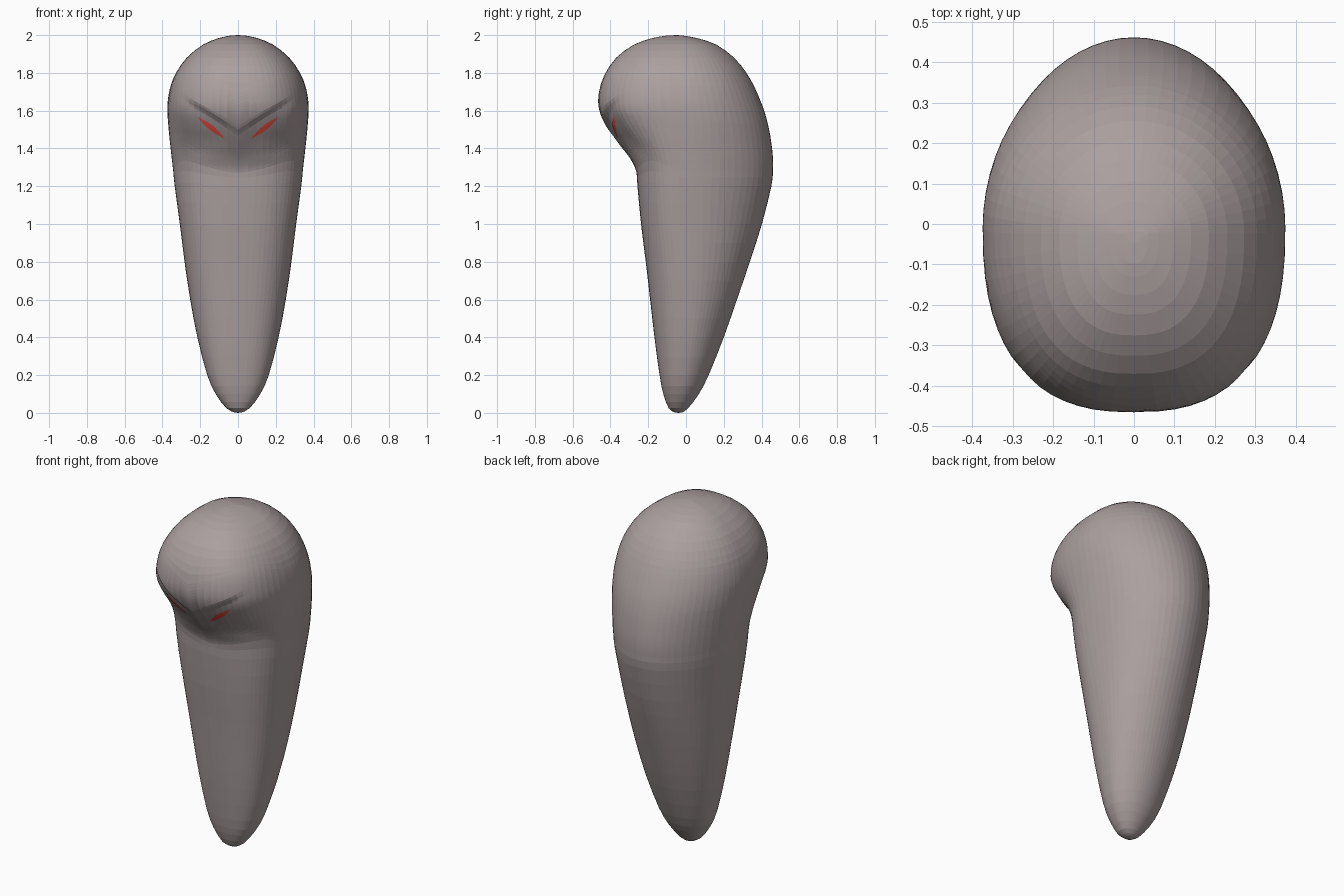
import bpy, bmesh, math
from mathutils import Vector
from mathutils.bvhtree import BVHTree

if "Cube" in bpy.data.objects:
    bpy.data.objects.remove(bpy.data.objects["Cube"])

# Body profile: height, half width, front y, back y
PROFILE = [
    (0.003, .02, -.06, -.02), (0.025, .062, -.092, .012), (0.10, .118, -.12, .068),
    (0.20, .163, -.14, .12), (0.40, .215, -.167, .20), (0.60, .253, -.19, .27),
    (0.80, .283, -.213, .338), (1.00, .308, -.238, .402), (1.20, .335, -.257, .452),
    (1.28, .343, -.264, .460), (1.35, .351, -.298, .460), (1.42, .359, -.355, .453),
    (1.50, .367, -.412, .44), (1.58, .373, -.452, .42), (1.65, .372, -.465, .395),
    (1.73, .357, -.454, .36), (1.80, .328, -.426, .32), (1.88, .272, -.370, .255),
    (1.95, .185, -.275, .16), (1.985, .10, -.175, .055), (1.998, .035, -.097, -.02)]
SEG = 64
LAST = len(PROFILE) - 1


def section(u):
    """Smoothly interpolated profile row at position u."""
    u = max(0, min(LAST, u))
    i = min(int(u), LAST - 1)
    t = u - i
    a, b, c, d = (PROFILE[max(0, min(LAST, k))] for k in (i - 1, i, i + 1, i + 2))
    return [0.5 * (2 * q + (r - p) * t + (2 * p - 5 * q + 4 * r - s) * t * t
                   + (3 * q - p - 3 * r + s) * t ** 3) for p, q, r, s in zip(a, b, c, d)]


def smooth(a, b, v):
    t = max(0.0, min(1.0, (v - a) / (b - a)))
    return t * t * (3 - 2 * t)


def skin_point(u, a):
    c, sn = math.cos(a), math.sin(a)
    front = 2 / 2.5 if sn < 0 else 1      # the front is squarer than the back
    # bend the mesh rows into a V so they follow the brow
    vee = min(0.37 * abs(c) ** 0.8, 0.3) - 0.1
    u += (8 * vee * smooth(8, 11.5, u) * (1 - smooth(13.5, 17, u)) * smooth(0, -.6, sn))
    z, w, yf, yb = section(u)
    mid = (yf + yb) / 2
    yc = mid + (min(mid, 0.0) * 0.5 + 0.005 - mid) * smooth(0.3, 1.2, z)
    depth = yc - yf if sn < 0 else yb - yc
    x = w * math.copysign(abs(c) ** front, c)
    y = yc + depth * math.copysign(abs(sn) ** front, sn)
    if y < 0:
        # raised jaw sides, and a face sunk under the brow
        ax = abs(x)
        z += (0.05 * min(1, (x / 0.3) ** 2) * smooth(1.05, 1.3, z)
              * (1 - smooth(1.38, 1.65, z)) * smooth(0, -.28, y))
        brow = 1.50 + 0.62 * ax
        sink = (smooth(brow + .012, brow - .03, z) * smooth(1.33, 1.46, z)
                * (1 - smooth(.20, .31, ax)))
        y += sink * (0.004 + 0.016 * smooth(0.0, 0.10, ax))
    return Vector((x, y, z))


# Body skin
bm = bmesh.new()
rings = []
for i in range(LAST + 1):
    steps = 5 if 9 <= i <= 14 else 2
    for k in range(steps if i < LAST else 1):
        rings.append([bm.verts.new(skin_point(i + k / steps, 2 * math.pi * s / SEG))
                      for s in range(SEG)])
for lo, hi in zip(rings, rings[1:]):
    for s in range(SEG):
        n = (s + 1) % SEG
        bm.faces.new((lo[s], lo[n], hi[n], hi[s]))
for ring, z in ((rings[0][::-1], 0.0), (rings[-1], 2.0)):
    tip = bm.verts.new((0, sum(v.co.y for v in ring) / SEG, z))
    for s in range(SEG):
        bm.faces.new((ring[s], ring[(s + 1) % SEG], tip))
bm.normal_update()
tree = BVHTree.FromBMesh(bm)


def finish(bm, name, color):
    mesh = bpy.data.meshes.new(name)
    bm.to_mesh(mesh)
    bm.free()
    mat = bpy.data.materials.new(name + "_colour")
    mat.diffuse_color = color
    mat.use_nodes = True
    mat.node_tree.nodes["Principled BSDF"].inputs["Base Color"].default_value = mat.diffuse_color
    mesh.materials.append(mat)
    bpy.context.collection.objects.link(bpy.data.objects.new(name, mesh))


finish(bm, "body", (0.41, 0.35, 0.35, 1))

# Slanted red eyes laid on the face
N = 10
for name, side in (("eye_right", 1), ("eye_left", -1)):
    bm = bmesh.new()
    rows = []
    for k in range(N + 1):
        t = k / N
        px, pz = 0.07 + 0.145 * t, 1.452 + 0.115 * t
        h = 0.013 * math.sin(math.pi * t) ** 1.2 + 0.0005
        row = []
        for v in (-1, 0, 1):
            x, z = side * (px + 0.6 * h * v), pz - 0.8 * h * v
            hit = tree.ray_cast(Vector((x, -2, z)), Vector((0, 1, 0)))[0]
            row.append(bm.verts.new((x, hit.y - 0.003, z)))
        rows.append(row)
    for p, q in zip(rows, rows[1:]):
        for j in (0, 1):
            f = [p[j], p[j + 1], q[j + 1], q[j]]
            bm.faces.new(f if side > 0 else f[::-1])
    finish(bm, name, (0.95, 0.08, 0.06, 1))
